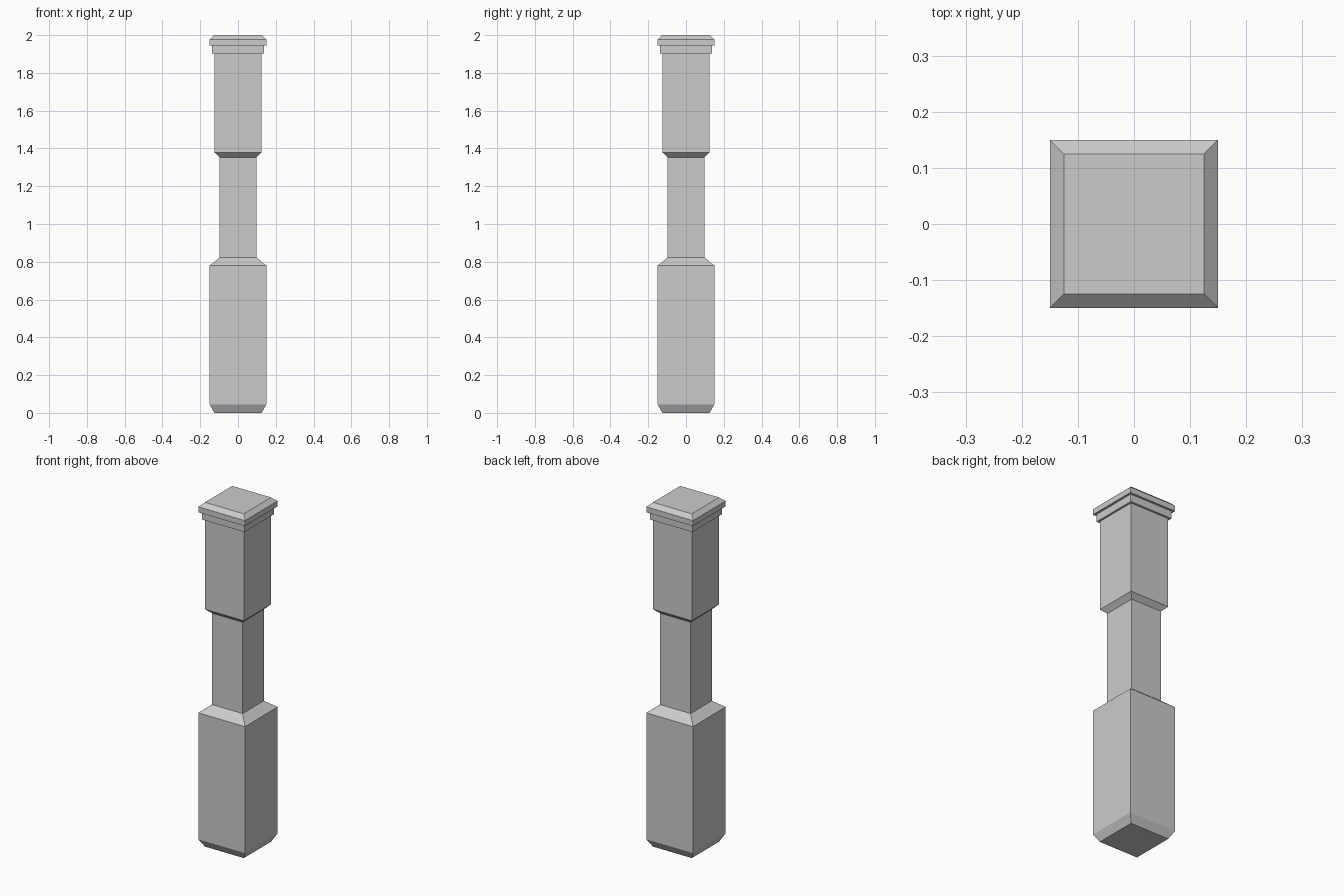
import bpy, bmesh

if "Cube" in bpy.data.objects:
    bpy.data.objects.remove(bpy.data.objects["Cube"])


def square_loft(name, profile, cap_bottom=False, cap_top=False):
    """Stack square rings from (half_width, z) pairs and skin them with flat quads."""
    bm = bmesh.new()
    rings = [[bm.verts.new((sx * h, sy * h, z))
              for sx, sy in ((-1, -1), (1, -1), (1, 1), (-1, 1))]
             for h, z in profile]
    for low, high in zip(rings, rings[1:]):
        for i in range(4):
            j = (i + 1) % 4
            bm.faces.new((low[i], low[j], high[j], high[i]))
    if cap_bottom:
        bm.faces.new(rings[0][::-1])
    if cap_top:
        bm.faces.new(rings[-1])
    mesh = bpy.data.meshes.new(name)
    bm.to_mesh(mesh)
    bm.free()
    obj = bpy.data.objects.new(name, mesh)
    bpy.context.collection.objects.link(obj)
    return obj


# Wide lower block, chamfered at the foot and sloping in to the neck
square_loft("base_block", [(0.125, 0), (0.15, 0.045), (0.15, 0.78), (0.098, 0.822)],
            cap_bottom=True)

# Narrow middle section
square_loft("neck", [(0.098, 0.822), (0.098, 1.353)])

# Upper block flaring out from the neck
square_loft("upper_block", [(0.098, 1.353), (0.125, 1.379), (0.125, 1.902)])

# Stepped cap with a chamfered top
square_loft("cap", [(0.125, 1.902), (0.137, 1.902), (0.137, 1.945), (0.15, 1.945),
                    (0.15, 1.977), (0.125, 2.0)], cap_top=True)
